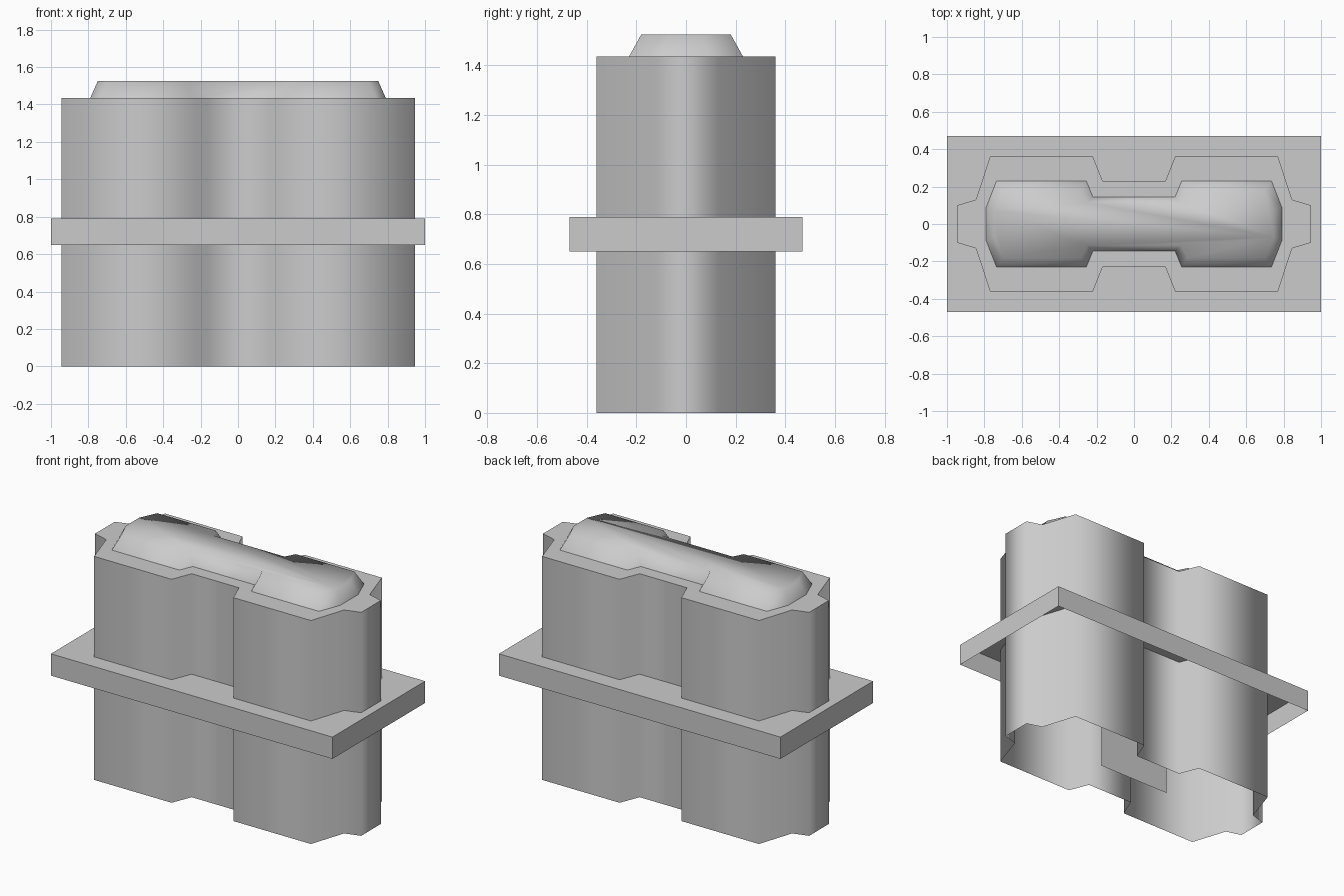
import bpy, math

if "Cube" in bpy.data.objects:
    bpy.data.objects.remove(bpy.data.objects["Cube"])


def mirrored(quarter):
    """Counter-clockwise outline from points of the +x +y quarter."""
    right_back = list(quarter)
    left_back = [(-x, y) for x, y in reversed(quarter)]
    left_front = [(-x, -y) for x, y in quarter]
    right_front = [(x, -y) for x, y in reversed(quarter)]
    return right_back + left_back + left_front + right_front


def open_shell(name, base, z0, top, z1):
    """Walls from base outline to top outline, closed on top, open below."""
    a, b = mirrored(base), mirrored(top)
    n = len(a)
    verts = [(x, y, z0) for x, y in a] + [(x, y, z1) for x, y in b]
    faces = [(i, (i + 1) % n, (i + 1) % n + n, i + n) for i in range(n)]
    faces.append(tuple(range(n, 2 * n)))
    return add_mesh(name, verts, faces)


def add_mesh(name, verts, faces):
    mesh = bpy.data.meshes.new(name)
    mesh.from_pydata(verts, [], faces)
    mesh.update()
    obj = bpy.data.objects.new(name, mesh)
    bpy.context.collection.objects.link(obj)
    return obj


def smooth(obj, degrees):
    bpy.ops.object.select_all(action='DESELECT')
    obj.select_set(True)
    bpy.context.view_layer.objects.active = obj
    bpy.ops.object.shade_smooth_by_angle(angle=math.radians(degrees))


# Main body: notched outline, open at the bottom
body_outline = [(.945, .10), (.845, .13), (.77, .36), (.22, .36), (.168, .23)]
body = open_shell("body", body_outline, 0, body_outline, 1.435)
smooth(body, 80)

# Flange around the middle, open underneath
open_shell("flange", [(1, .47)], .65, [(1, .47)], .79)

# Bevelled cap on top
cap = open_shell("cap",
                 [(.79, .09), (.735, .23), (.255, .23), (.22, .145)], 1.435,
                 [(.75, .07), (.70, .18), (.285, .18), (.25, .115)], 1.525)
smooth(cap, 80)

# Upright divider inside the open bottom
add_mesh("inner_divider",
         [(-.26, 0, 0), (.26, 0, 0), (.26, 0, .7), (-.26, 0, .7)],
         [(0, 1, 2, 3)])
